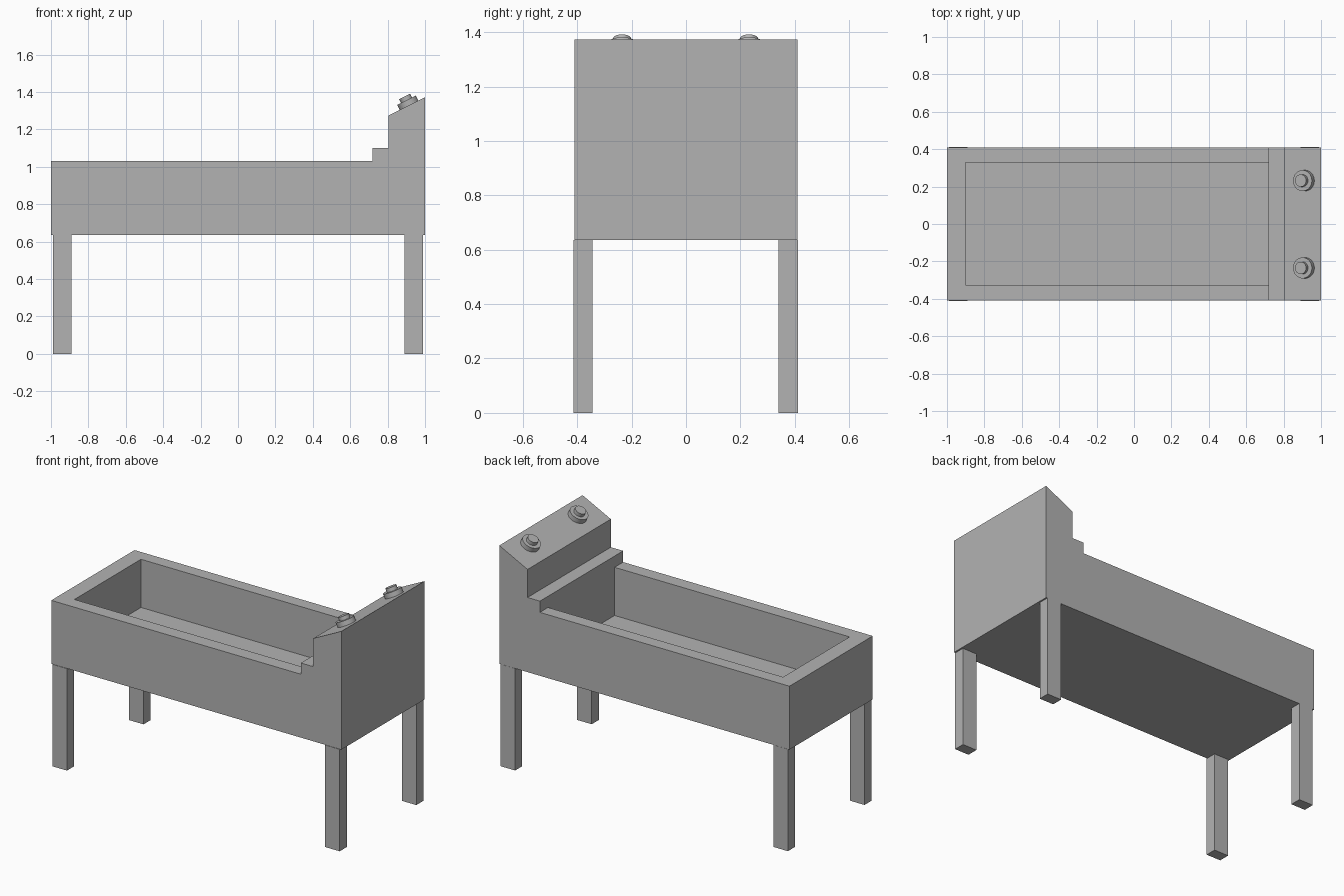
import bpy, bmesh, math
from mathutils import Matrix, Vector

cube = bpy.data.objects.get("Cube")
if cube:
    bpy.data.objects.remove(cube, do_unlink=True)

grey = bpy.data.materials.new("plain_grey")
grey.use_nodes = True
colour = (0.45, 0.45, 0.45, 1)
grey.diffuse_color = colour
grey.node_tree.nodes["Principled BSDF"].inputs["Base Color"].default_value = colour


def finish(name, bm):
    bmesh.ops.recalc_face_normals(bm, faces=bm.faces)
    mesh = bpy.data.meshes.new(name)
    bm.to_mesh(mesh)
    bm.free()
    mesh.materials.append(grey)
    obj = bpy.data.objects.new(name, mesh)
    bpy.context.collection.objects.link(obj)
    return obj


def prism(name, profile, y0, y1):
    """Extrude an x-z profile along y."""
    bm = bmesh.new()
    face = bm.faces.new([bm.verts.new((x, y0, z)) for x, z in profile])
    ext = bmesh.ops.extrude_face_region(bm, geom=[face])
    moved = [v for v in ext["geom"] if isinstance(v, bmesh.types.BMVert)]
    bmesh.ops.translate(bm, verts=moved, vec=(0, y1 - y0, 0))
    return finish(name, bm)


def box(name, x0, x1, y0, y1, z0, z1):
    return prism(name, [(x0, z0), (x1, z0), (x1, z1), (x0, z1)], y0, y1)


# Body: tub side, ledge step and sloped control console in one profile
BASE, RIM, LEDGE = 0.635, 1.03, 1.10
slope_low, slope_high = Vector((0.805, 0, 1.275)), Vector((1, 0, 1.372))
body = prism("tub_body", [
    (-1, BASE), (1, BASE), (1, slope_high.z), (slope_low.x, slope_low.z),
    (slope_low.x, LEDGE), (0.72, LEDGE), (0.72, RIM), (-1, RIM)], -0.41, 0.41)

# Hollow basin
cutter = box("basin_cutter", -0.9, 0.72, -0.325, 0.33, 0.73, 1.2)
cutter.hide_render = True
cut = body.modifiers.new("basin", "BOOLEAN")
cut.operation = "DIFFERENCE"
cut.solver = "EXACT"
cut.object = cutter
bpy.context.view_layer.objects.active = body
bpy.ops.object.modifier_apply(modifier=cut.name)
bpy.data.objects.remove(cutter, do_unlink=True)

# Four square legs
for side, x in (("right", -0.94), ("left", 0.94)):
    for end, y in (("front", -0.378), ("back", 0.376)):
        box(f"{end}_{side}_leg", x - 0.05, x + 0.05, y - 0.035, y + 0.035, 0, BASE)

# Stepped knobs standing square to the console slope
along = slope_high - slope_low
tilt = Matrix.Rotation(-math.atan2(along.z, along.x), 4, "Y")
seat = slope_low + along * 0.56
for end, y in (("front", -0.235), ("back", 0.232)):
    bm = bmesh.new()
    for radius, low, high in ((0.056, 0, 0.03), (0.033, 0.03, 0.053)):
        bmesh.ops.create_cone(
            bm, cap_ends=True, segments=32, radius1=radius, radius2=radius,
            depth=high - low, matrix=Matrix.Translation((0, 0, (low + high) / 2)))
    bm.transform(Matrix.Translation((seat.x, y, seat.z)) @ tilt)
    knob = finish(f"{end}_knob", bm)
    bpy.ops.object.select_all(action="DESELECT")
    knob.select_set(True)
    bpy.context.view_layer.objects.active = knob
    bpy.ops.object.shade_smooth_by_angle(angle=math.radians(30))
